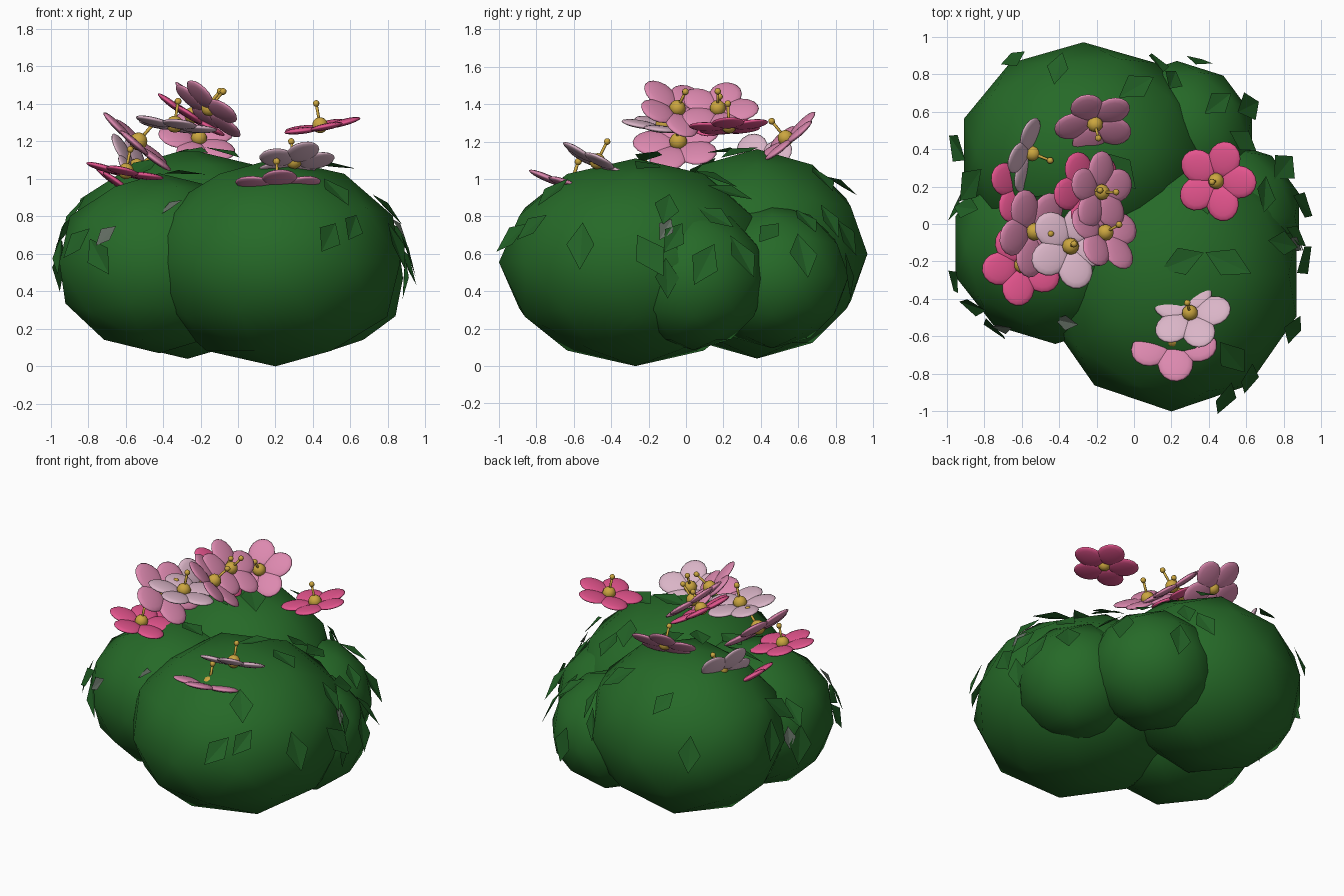
import bpy, bmesh, math, random
from mathutils import Vector, Matrix

if "Cube" in bpy.data.objects:
    bpy.data.objects.remove(bpy.data.objects["Cube"])

random.seed(4)

def mat(name, c):
    m = bpy.data.materials.new(name)
    m.diffuse_color = (*c, 1)
    m.use_nodes = True
    m.node_tree.nodes["Principled BSDF"].inputs["Base Color"].default_value = m.diffuse_color
    return m

BUSH = mat("bush green", (0.019, 0.143, 0.021))
LEAF = mat("leaf green", (0.016, 0.12, 0.019))
GREY = mat("grey leaf", (0.12, 0.15, 0.12))
DEEP = mat("deep pink", (0.78, 0.09, 0.27))
MID = mat("mid pink", (0.72, 0.25, 0.43))
PALE = mat("pale pink", (0.70, 0.46, 0.57))
GOLD = mat("stamen yellow", (0.60, 0.38, 0.05))

def finish(bm, name, mats, smooth=True):
    me = bpy.data.meshes.new(name)
    for f in bm.faces:
        f.smooth = smooth
    bm.to_mesh(me)
    bm.free()
    ob = bpy.data.objects.new(name, me)
    for m in mats:
        me.materials.append(m)
    bpy.context.collection.objects.link(ob)
    return ob

# Foliage blobs: centre, radii
blobs = [
    ((0.20, -0.27, 0.555), (0.70, 0.73, 0.555)),
    ((-0.27, 0.38, 0.60), (0.67, 0.59, 0.56)),
    ((-0.42, -0.12, 0.55), (0.56, 0.52, 0.48)),
    ((0.23, 0.46, 0.48), (0.42, 0.41, 0.385)),
    ((0.50, 0.04, 0.47), (0.40, 0.40, 0.385)),
]
for i, (c, r) in enumerate(blobs):
    bm = bmesh.new()
    bmesh.ops.create_icosphere(bm, subdivisions=2, radius=1,
                               matrix=Matrix.Translation(c) @ Matrix.Diagonal((*r, 1)))
    finish(bm, f"foliage_blob_{i + 1}", [BUSH])

# Loose leaves: folded diamonds laid on the nearest blob, drooping outwards
def surface(p):
    best = None
    for c, r in blobs:
        q = Vector(p) - Vector(c)
        u = Vector([q[k] / r[k] for k in range(3)])
        if best is None or u.length < best[0]:
            n = Vector([u[k] / r[k] for k in range(3)]).normalized()
            best = (u.length, Vector(c) + q / u.length, n)
    return best[1], best[2]

def add_leaf(bm, p, size, index):
    pos, n = surface(p)
    down = Vector((0, 0, -1)) - n * -n.z
    down = down.normalized() if down.length > 0.1 else Vector((1, 0, 0))
    down = Matrix.Rotation(random.uniform(-0.8, 0.8), 3, n) @ down
    side = n.cross(down)
    d = (down + n * random.uniform(0.05, 0.3)).normalized()
    base = pos + n * 0.01 - d * size * 0.45
    fold = n * 0.013
    v = [bm.verts.new(base + o) for o in (
        Vector(), d * size * 0.5 + side * size * 0.3 + fold, d * size,
        d * size * 0.45 - side * size * 0.3 + fold)]
    for t in ((0, 2, 1), (0, 3, 2)):
        bm.faces.new([v[k] for k in t]).material_index = index

green = [
    (-0.8, -0.4, 0.65), (0.6, -0.8, 0.74), (-0.93, 0.2, 0.85), (0.9, -0.1, 0.48), (0.9, -0.05, 0.7),
    (0.88, -0.2, 0.6), (0.88, 0.1, 0.55), (0.25, -0.2, 1.13), (0.5, -0.2, 1.08), (0.53, -0.72, 0.95),
    (0.5, -0.95, 0.7), (0.82, -0.55, 0.65), (0.8, 0.3, 0.6), (0.6, 0.62, 0.6), (0.35, 0.88, 0.5),
    (0.15, 0.88, 0.7), (0.25, 0.8, 0.8), (-0.66, 0.9, 0.7), (-0.95, 0.4, 0.7), (-0.88, 0.08, 0.75),
    (-0.95, -0.3, 0.6), (-0.78, -0.6, 0.6), (-0.4, 0.8, 0.95), (0.0, 0.72, 1.0), (0.42, 0.62, 0.75),
    (0.45, 0.25, 0.95), (0.35, 0.15, 1.0), (0.7, 0.15, 0.8), (-0.25, 0.2, 1.15), (-0.5, 0.1, 1.05),
    (-0.3, -0.1, 1.0), (-0.1, 0.3, 1.12), (0.55, 0.45, 0.7), (0.8, -0.1, 0.85), (-0.85, 0.05, 0.55),
]
bm = bmesh.new()
for p in green:
    add_leaf(bm, p, random.uniform(0.20, 0.28), 0)
for p in ((-0.68, -0.52, 0.69), (-0.3, -0.5, 0.82), (0.8, -0.12, 0.72), (-0.85, 0.12, 0.6)):
    add_leaf(bm, p, 0.15, 1)
finish(bm, "loose_leaves", [LEAF, GREY], False)

# Flowers: five broad flat petals, a round centre and a long stamen
def flower(name, pos, normal, colour, spin, scale):
    frame = (Matrix.Translation(pos) @ Vector(normal).to_track_quat('Z', 'Y').to_matrix().to_4x4()
             @ Matrix.Scale(scale, 4))
    bm = bmesh.new()
    for k in range(5):
        m = (frame @ Matrix.Rotation(spin + k * math.tau / 5, 4, 'Z')
             @ Matrix.Translation((0.122, 0, 0.004)) @ Matrix.Rotation(-0.08, 4, 'Y')
             @ Matrix.Diagonal((0.098, 0.088, 0.018, 1)))
        bmesh.ops.create_uvsphere(bm, u_segments=16, v_segments=8, radius=1, matrix=m)
    finish(bm, name + "_petals", [colour])
    bm = bmesh.new()
    at = lambda z: frame @ Matrix.Translation((0, 0, z))
    bmesh.ops.create_uvsphere(bm, u_segments=12, v_segments=8, radius=0.043, matrix=at(0.012))
    bmesh.ops.create_cone(bm, cap_ends=True, segments=6, radius1=0.008, radius2=0.008,
                          depth=0.12, matrix=at(0.065))
    bmesh.ops.create_uvsphere(bm, u_segments=8, v_segments=6, radius=0.018, matrix=at(0.13))
    finish(bm, name + "_stamen", [GOLD])

# position, facing, colour, turn in degrees, scale
flowers = [
    ((0.44, 0.23, 1.275), (-0.18, -0.05, 1), DEEP, 0, 1),
    ((0.30, -0.48, 1.085), (-0.12, 0.45, 0.88), PALE, -45, 1),
    ((0.21, -0.62, 0.96), (-0.03, 0.33, 1), MID, -54, 1.08),
    ((-0.34, -0.12, 1.28), (0.15, 0.1, 1), PALE, 86, 1.05),
    ((-0.16, -0.05, 1.37), (0.6, 0.35, 0.72), MID, 115, 1.03),
    ((-0.18, 0.17, 1.37), (0.6, 0.0, 0.7), MID, 143, 1),
    ((-0.21, 0.54, 1.21), (0.15, -0.62, 0.75), MID, 172, 1),
    ((-0.54, -0.04, 1.19), (0.64, -0.08, 0.75), MID, 180, 1.12),
    ((-0.60, -0.22, 1.03), (0.2, 0.05, 1), DEEP, 229, 1),
    ((-0.55, 0.38, 1.06), (0.75, -0.3, 0.5), PALE, 258, 1),
    ((-0.59, 0.20, 0.94), (0.55, 0.0, 0.85), DEEP, 216, 1),
    ((-0.25, 0.18, 1.33), (0.5, 0.0, 0.8), DEEP, 315, 1),
]
for i, (p, n, c, turn, s) in enumerate(flowers):
    flower(f"flower_{i + 1}", p, n, c, math.radians(turn), s)
